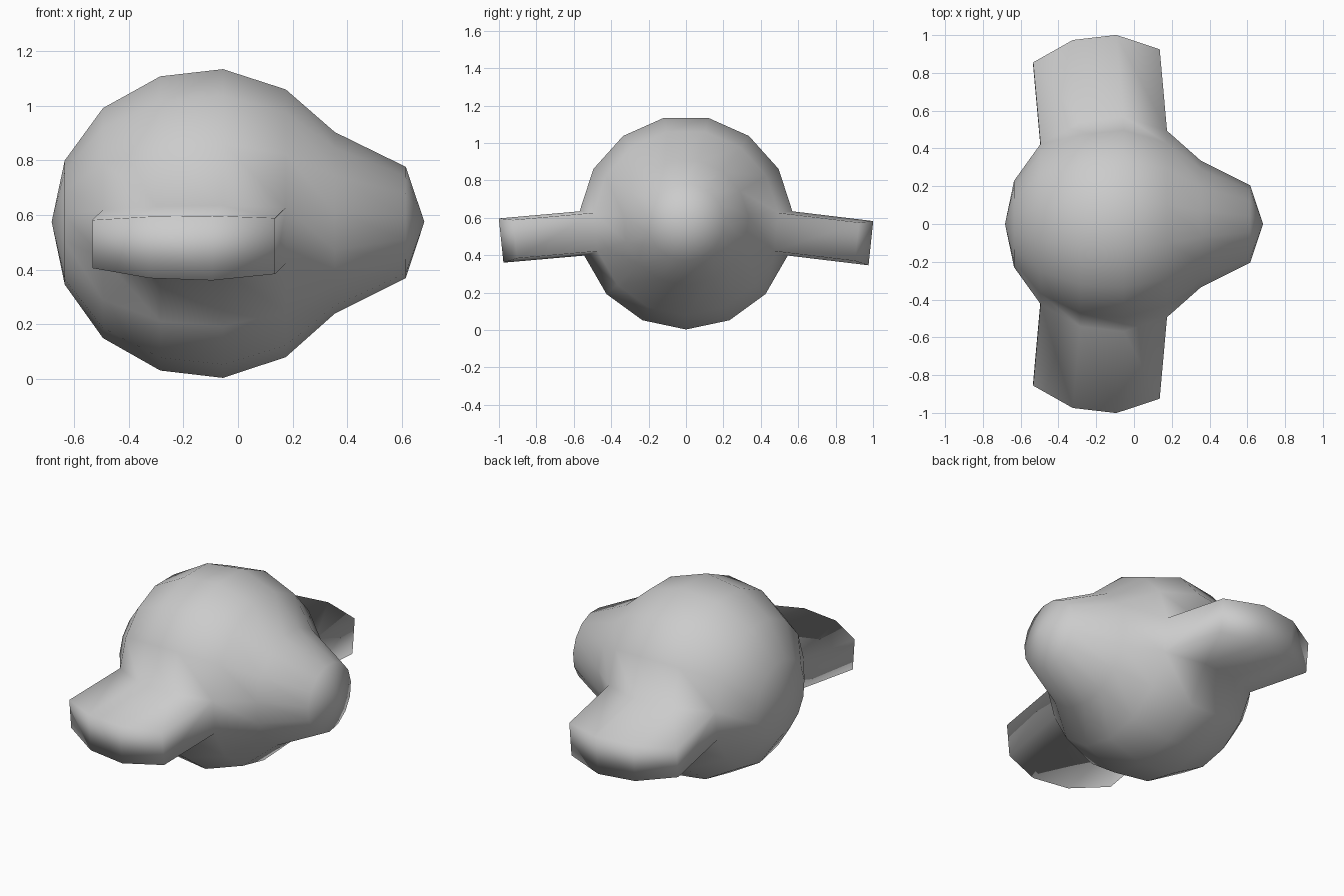
import bpy, bmesh, math
from mathutils import Vector

if "Cube" in bpy.data.objects:
    bpy.data.objects.remove(bpy.data.objects["Cube"])

SIDES, CZ = 15, 0.575
# (x, radius) of each ring along the body, tail to beak
RINGS = [(-0.635, 0.23), (-0.495, 0.426), (-0.285, 0.545), (-0.055, 0.572),
         (0.175, 0.496), (0.355, 0.336), (0.615, 0.206)]

bm = bmesh.new()

# Body: rings around the x axis with a vertex at the bottom
rings = []
for x, r in RINGS:
    rings.append([bm.verts.new((x, r * math.sin(k * math.tau / SIDES),
                                CZ - r * math.cos(k * math.tau / SIDES)))
                  for k in range(SIDES)])
tail = bm.verts.new((-0.683, 0, CZ))
beak = bm.verts.new((0.683, 0, CZ))

wing_faces = {1: [], -1: []}
for i in range(len(rings) - 1):
    for k in range(SIDES):
        n = (k + 1) % SIDES
        f = bm.faces.new((rings[i][k], rings[i + 1][k], rings[i + 1][n], rings[i][n]))
        if 1 <= i <= 3 and k in (3, 11):
            wing_faces[1 if k == 3 else -1].append(f)
for k in range(SIDES):
    n = (k + 1) % SIDES
    bm.faces.new((tail, rings[0][k], rings[0][n]))
    bm.faces.new((beak, rings[-1][n], rings[-1][k]))

# Wings: pull a strip of side faces outwards
for side, drop in ((1, -0.052), (-1, -0.038)):
    faces = wing_faces[side]
    out = bmesh.ops.extrude_face_region(bm, geom=faces)
    moved = [g for g in out["geom"] if isinstance(g, bmesh.types.BMVert)]
    bmesh.ops.translate(bm, verts=moved, vec=Vector((-0.039, side * 0.432, drop)))
    old = [f for f in faces if f.is_valid]
    bmesh.ops.delete(bm, geom=old, context='FACES')

bmesh.ops.recalc_face_normals(bm, faces=bm.faces[:])
for f in bm.faces:
    f.smooth = True

mesh = bpy.data.meshes.new("bird_body")
bm.to_mesh(mesh)
bm.free()
bird = bpy.data.objects.new("bird_body", mesh)
bpy.context.collection.objects.link(bird)
